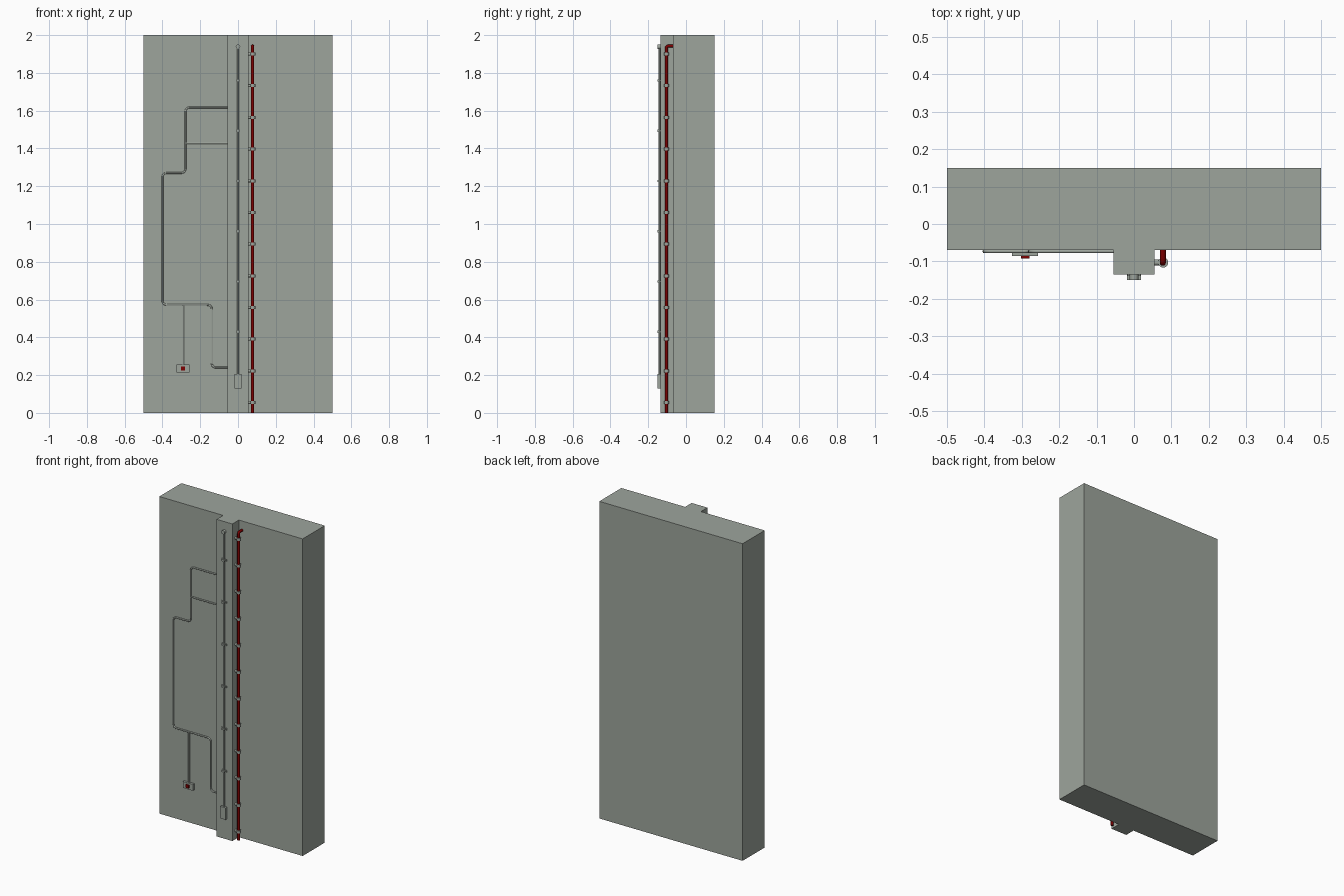
import bpy, bmesh, math
from mathutils import Vector, Matrix

if "Cube" in bpy.data.objects:
    bpy.data.objects.remove(bpy.data.objects["Cube"])


def material(name, rgb):
    m = bpy.data.materials.new(name)
    m.use_nodes = True
    m.diffuse_color = (*rgb, 1)
    bsdf = next(n for n in m.node_tree.nodes if n.type == 'BSDF_PRINCIPLED')
    bsdf.inputs["Base Color"].default_value = (*rgb, 1)
    return m


GREY = material("concrete_grey", (0.34, 0.375, 0.335))
RED = material("dark_red", (0.2, 0.0, 0.0))


def add_object(name, mesh, mat):
    mesh.materials.clear()
    mesh.materials.append(mat)
    ob = bpy.data.objects.new(name, mesh)
    bpy.context.collection.objects.link(ob)
    return ob


def from_bmesh(name, bm, mat):
    mesh = bpy.data.meshes.new(name)
    bm.to_mesh(mesh)
    bm.free()
    return add_object(name, mesh, mat)


def smooth(ob):
    bpy.ops.object.select_all(action='DESELECT')
    ob.select_set(True)
    bpy.context.view_layer.objects.active = ob
    bpy.ops.object.shade_smooth_by_angle(angle=math.radians(40))


def box(name, x, y, z, mat=GREY):
    """Box from (min, max) pairs on each axis."""
    bm = bmesh.new()
    bmesh.ops.create_cube(bm, size=1)
    for v in bm.verts:
        v.co = [sum(r) / 2 + c * (r[1] - r[0]) for r, c in zip((x, y, z), v.co)]
    return from_bmesh(name, bm, mat)


def cylinder(name, centre, axis, radius, length, mat=GREY, sides=16):
    bm = bmesh.new()
    turn = Vector((0, 0, 1)).rotation_difference(Vector(axis)).to_matrix().to_4x4()
    bmesh.ops.create_cone(bm, cap_ends=True, segments=sides, radius1=radius,
                          radius2=radius, depth=length,
                          matrix=Matrix.Translation(centre) @ turn)
    ob = from_bmesh(name, bm, mat)
    smooth(ob)
    return ob


def tube(name, points, radius, bend, mat=GREY):
    """Round tube along a path whose corners are filleted."""
    pts = [Vector(p) for p in points]
    path = [pts[0]]
    for a, b, c in zip(pts, pts[1:], pts[2:]):
        p, q = b + (a - b).normalized() * bend, b + (c - b).normalized() * bend
        for i in range(6):
            t = i / 5
            path.append(p * (1 - t) ** 2 + b * 2 * t * (1 - t) + q * t * t)
    path.append(pts[-1])
    cu = bpy.data.curves.new(name, 'CURVE')
    cu.dimensions = '3D'
    cu.bevel_depth, cu.bevel_resolution, cu.use_fill_caps = radius, 3, True
    sp = cu.splines.new('POLY')
    sp.points.add(len(path) - 1)
    for s, co in zip(sp.points, path):
        s.co = (*co, 1)
    tmp = bpy.data.objects.new(name + "_path", cu)
    bpy.context.collection.objects.link(tmp)
    deps = bpy.context.evaluated_depsgraph_get()
    mesh = bpy.data.meshes.new_from_object(tmp.evaluated_get(deps))
    bpy.data.objects.remove(tmp)
    ob = add_object(name, mesh, mat)
    smooth(ob)
    return ob


WALL, FACE = -0.07, -0.135      # front of the wall, front of the pilaster

# Wall and pilaster as one extruded footprint
bm = bmesh.new()
outline = [(-0.5, 0.15), (-0.5, WALL), (-0.055, WALL), (-0.055, FACE),
           (0.055, FACE), (0.055, WALL), (0.5, WALL), (0.5, 0.15)]
foot = bm.faces.new([bm.verts.new((x, y, 0)) for x, y in outline])
top = bmesh.ops.extrude_face_region(bm, geom=[foot])
bmesh.ops.translate(bm, vec=(0, 0, 2),
                    verts=[g for g in top["geom"] if isinstance(g, bmesh.types.BMVert)])
bmesh.ops.recalc_face_normals(bm, faces=bm.faces)
from_bmesh("wall_with_pilaster", bm, GREY)

# Red riser pipe turning into the wall at the top
PX, PY = 0.077, -0.104
tube("riser_pipe", [(PX, PY, 0), (PX, PY, 1.942), (PX, WALL + 0.005, 1.942)],
     0.008, 0.012, RED)

# Pipe clamps with stub arms to the pilaster
for i in range(12):
    z = 0.055 + i * 0.1677
    cylinder(f"pipe_clamp_{i + 1}", (PX + 0.001, PY + 0.001, z), (0, 0, 1), 0.0135, 0.016)
    cylinder(f"clamp_arm_{i + 1}", (0.061, PY + 0.001, z), (1, 0, 0), 0.008, 0.016)

# Thin conduit on the pilaster with end box, clips and top cap
tube("pilaster_conduit", [(0, -0.14, 0.2), (0, -0.14, 1.94)], 0.005, 0)
box("conduit_box", (-0.019, 0.019), (-0.15, FACE), (0.13, 0.205))
cylinder("conduit_cap", (0, -0.1425, 1.938), (0, 1, 0), 0.012, 0.015)
for i in range(6):
    z = 0.43 + i * 0.266
    box(f"conduit_clip_{i + 1}", (-0.009, 0.009), (-0.15, FACE), (z - 0.006, z + 0.006))
    box(f"clip_foot_{i + 1}", (-0.018, 0.018), (-0.139, FACE), (z - 0.006, z + 0.006))

# Wall conduits: main run and two branches
runs = {
    "main_conduit": [(-0.05, 1.617), (-0.278, 1.617), (-0.278, 1.27), (-0.4, 1.27),
                     (-0.4, 0.572), (-0.139, 0.572), (-0.139, 0.24), (-0.05, 0.24)],
    "upper_branch": [(-0.05, 1.428), (-0.278, 1.428)],
    "switch_branch": [(-0.29, 0.572), (-0.29, 0.24)],
}
for name, pts in runs.items():
    tube(name, [(x, WALL - 0.003, z) for x, z in pts], 0.005, 0.025)

# Switch box with red button
box("switch_box", (-0.326, -0.256), (-0.085, WALL), (0.215, 0.255))
box("switch_button", (-0.302, -0.28), (-0.092, -0.085), (0.225, 0.245), RED)
